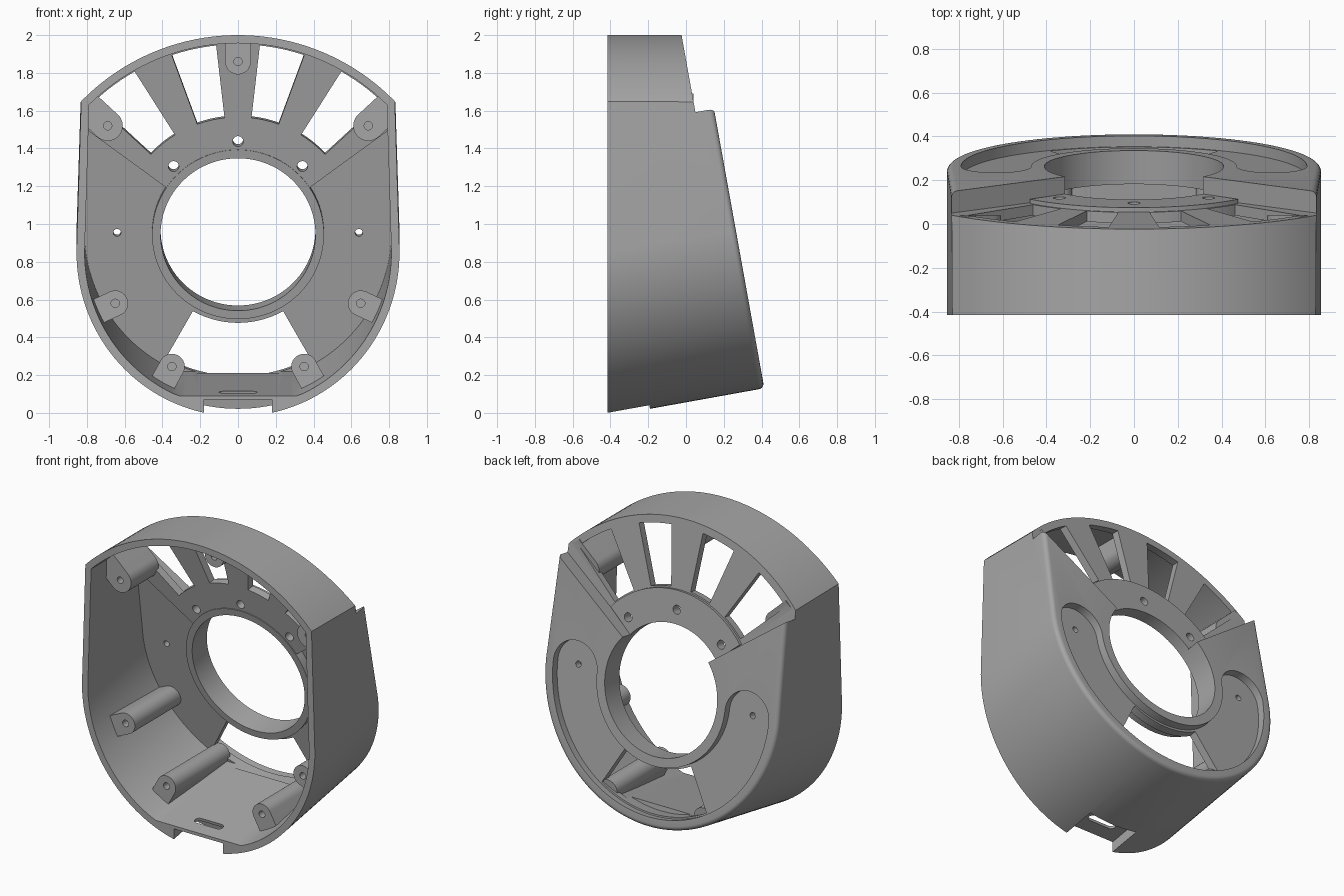
import bpy, bmesh
from math import sin, cos, radians, pi
from mathutils import Matrix

if "Cube" in bpy.data.objects:
    bpy.data.objects.remove(bpy.data.objects["Cube"], do_unlink=True)

# Tilted frame: local y is the axis of the round opening, local y = 0 the back plane
ORIGIN_Y, ORIGIN_Z = 0.263, 0.972
TILT = Matrix.Translation((0, ORIGIN_Y, ORIGIN_Z)) @ Matrix.Rotation(radians(10.2), 4, "X")
WORLD = Matrix.Identity(4)
FRONT, TOP_RADIUS, TOP_CENTRE = -0.415, 1.159, 0.841
WALL = 0.043

grey = bpy.data.materials.new("mid_grey")
grey.use_nodes = True
grey.diffuse_color = (0.38, 0.38, 0.38, 1)
grey.node_tree.nodes["Principled BSDF"].inputs["Base Color"].default_value = grey.diffuse_color


def loft(name, rings, matrix):
    """Closed solid through rings of (depth, [(x, z), ...])."""
    bm = bmesh.new()
    loops = [[bm.verts.new((x, y, z)) for x, z in pts] for y, pts in rings]
    n = len(loops[0])
    for a, b in zip(loops, loops[1:]):
        for i in range(n):
            bm.faces.new((a[i], a[(i + 1) % n], b[(i + 1) % n], b[i]))
    bm.faces.new(loops[0])
    bm.faces.new(loops[-1])
    bm.transform(matrix)
    bmesh.ops.recalc_face_normals(bm, faces=bm.faces)
    mesh = bpy.data.meshes.new(name)
    bm.to_mesh(mesh)
    bm.free()
    mesh.materials.append(grey)
    obj = bpy.data.objects.new(name, mesh)
    bpy.context.collection.objects.link(obj)
    return obj


def prism(pts, y0, y1, matrix=TILT, name="tool"):
    return loft(name, [(y0, pts), (y1, pts)], matrix)


def arc(r, a0, a1, n=48, cx=0, cz=0):
    steps = [radians(a0 + (a1 - a0) * i / n) for i in range(n + 1)]
    return [(cx + r * cos(a), cz + r * sin(a)) for a in steps]


def disc(r, cx=0, cz=0, n=24):
    return arc(r, 0, 360, n, cx, cz)[:-1]


def sector(r0, r1, a0, a1):
    return arc(r0, a0, a1) + arc(r1, a1, a0)


def combine(target, tool, op="DIFFERENCE"):
    mod = target.modifiers.new("combine", "BOOLEAN")
    mod.operation, mod.solver, mod.object = op, "EXACT", tool
    bpy.context.view_layer.objects.active = target
    bpy.ops.object.modifier_apply(modifier=mod.name)
    bpy.data.objects.remove(tool, do_unlink=True)
    return target


def outline(inset):
    side = 0.814 - inset
    return arc(0.855 - inset, -180, 0, 72) + [(side, 1.3), (-side, 1.3)]


def top_drum(inset, front):
    return prism(disc(TOP_RADIUS - inset, 0, TOP_CENTRE, 160), front, 1, WORLD)


def fan(drop):
    """Upper V-shaped region that is set back."""
    return [(0, 0.03 - drop), (1, 0.77 - drop), (1, 1.6), (-1, 1.6), (-1, 0.77 - drop)]


# Outer body with a rounded back edge
fillet = 0.028
rings = [(-1.1, outline(0))]
for i in range(6):
    a = pi / 2 * i / 5
    rings.append((fillet * (sin(a) - 1), outline(fillet * (1 - cos(a)))))
shell = loft("housing_shell", rings, TILT)
combine(shell, top_drum(0, FRONT), "INTERSECT")

# Hollow with a flat floor and a stepped back plate
hollow = [(x, max(z, -0.748)) for x, z in outline(WALL)]
cavity = prism(hollow, -1.3, -0.1)
combine(cavity, prism(fan(0.06), -0.15, 0.3))
combine(cavity, top_drum(WALL, -1.5), "INTERSECT")
combine(shell, cavity)

# Collar, set-back fan, raised pad and round opening
combine(shell, prism(disc(0.455, n=96), -0.156, -0.01), "UNION")
combine(shell, prism(fan(0), -0.1, 0.3))
combine(shell, prism(sector(0.36, 0.62, 40, 140), -0.125, -0.08), "UNION")
combine(shell, prism(disc(0.41, n=96), -0.4, 0.3))

# C-shaped channel on the back and the lower opening
channel = (arc(0.79, -180, 0, 72) + arc(0.16, 0, 180, 24, 0.63)[1:]
           + arc(0.47, 0, -180, 72)[1:] + arc(0.16, 0, 180, 24, -0.63)[1:-1])
combine(shell, prism(channel, -0.05, 0.2))
combine(shell, prism(sector(0.485, 0.78, -119.5, -60.5), -0.14, 0.2))

# Four vent slots
for side in (-1, 1):
    for near, far in ((6.5, 20), (32, 47)):
        slot = prism(sector(0.63, 1.4, 90 + side * near, 90 + side * far), -0.3, 0.1)
        combine(slot, top_drum(WALL + 0.006, -1.5), "INTERSECT")
        combine(shell, slot)

# Screw holes through the pad and the channel ends
for deg, r, size in ((90, 0.5, 0.028), (47, 0.5, 0.028), (133, 0.5, 0.028),
                     (0, 0.64, 0.02), (180, 0.64, 0.02)):
    a = radians(deg)
    combine(shell, prism(disc(size, r * cos(a), r * sin(a)), -0.4, 0.2))

# Screw posts along the wall: round towards the middle, square towards the wall
posts = [(0, 1.86, 0.068, 0.125)]
for s in (-1, 1):
    posts += [(s * 0.69, 1.52, 0.08, 0.125), (s * 0.65, 0.58, 0.068, 0.075),
              (s * 0.35, 0.245, 0.068, 0.075)]
for x, z, r, depth in posts:
    turn = Matrix.Rotation(-pi / 2, 4, "Y")
    dx, dz = x, z - 0.88
    size = (dx * dx + dz * dz) ** 0.5
    ux, uz = dx / size, dz / size
    shape = [(0.2, r), *arc(r, 90, 270, 20), (0.2, -r)]
    pts = [(x + a * ux - b * uz, z + a * uz + b * ux) for a, b in shape]
    back = ORIGIN_Y - (z - ORIGIN_Z) * 0.18 - depth
    post = prism(pts, -0.25, back, WORLD)
    combine(post, prism(outline(0.02), -1.3, -0.03), "INTERSECT")
    combine(post, top_drum(0.02, -1.5), "INTERSECT")
    combine(post, prism(disc(0.022, x, z), -0.4, -0.08, WORLD))
    combine(shell, post, "UNION")

# Bottom notch with a strap slot
notch = [(-0.18, -1), (0.18, -1), (0.18, -0.768), (-0.18, -0.768)]
combine(shell, prism(notch, -1.2, -0.615))
strap = arc(0.026, -90, 90, 12, 0.075) + arc(0.026, 90, 270, 12, -0.075)
upright = TILT @ Matrix.Translation((0, -0.71, -0.76)) @ Matrix.Rotation(pi / 2, 4, "X")
combine(shell, prism(strap, -0.1, 0.1, upright))

# Smooth the curved walls, keep the edges crisp
bpy.ops.object.select_all(action="DESELECT")
shell.select_set(True)
bpy.context.view_layer.objects.active = shell
bpy.ops.object.shade_smooth_by_angle(angle=radians(28))
